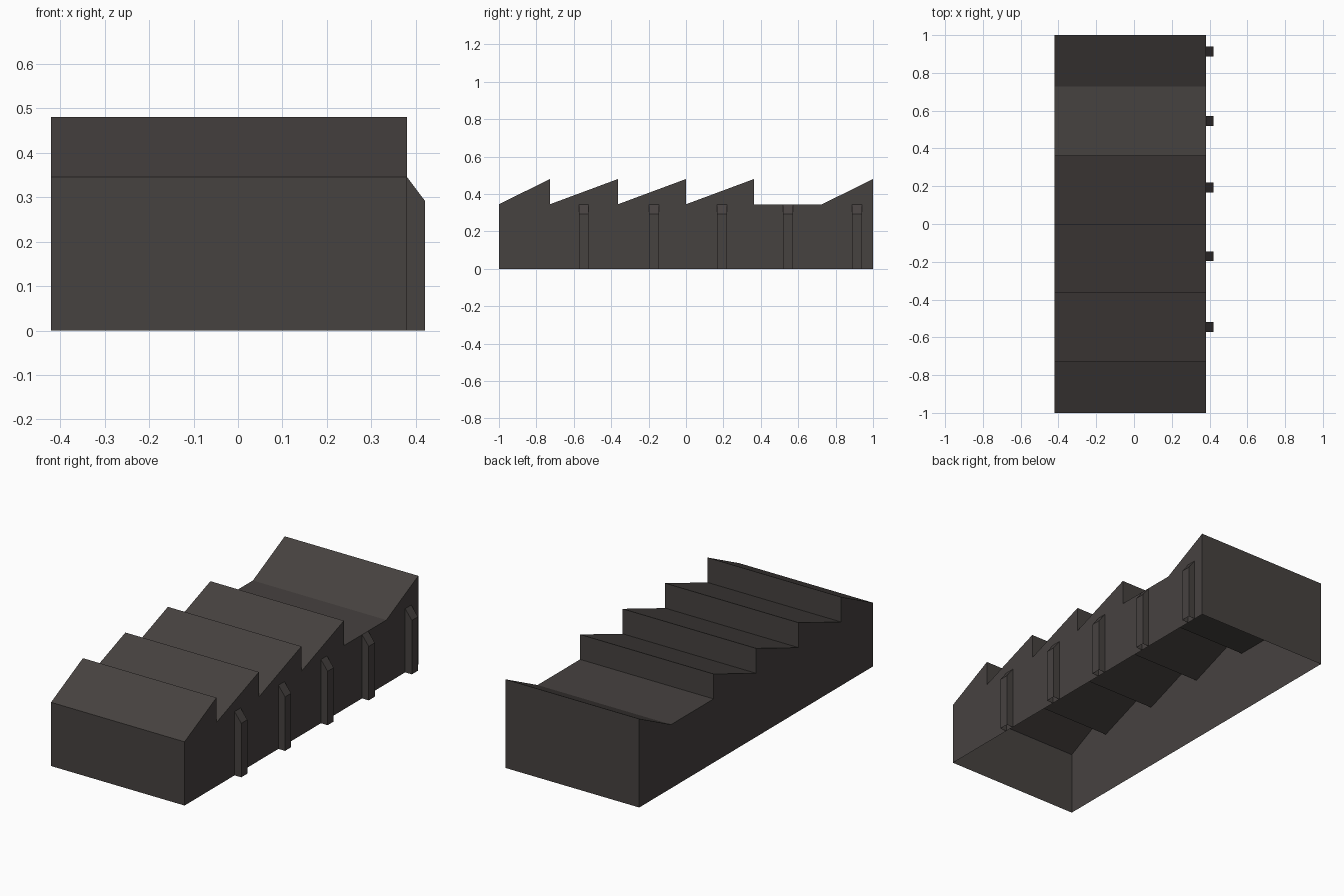
import bpy
import bmesh

cube = bpy.data.objects.get("Cube")
if cube:
    bpy.data.objects.remove(cube, do_unlink=True)

# Single dark finish
COLOUR = (0.062, 0.054, 0.051, 1)
mat = bpy.data.materials.new("dark warm grey")
mat.use_nodes = True
mat.diffuse_color = COLOUR
bsdf = mat.node_tree.nodes["Principled BSDF"]
bsdf.inputs["Base Color"].default_value = COLOUR
bsdf.inputs["Roughness"].default_value = 0.9

LEFT, WALL, OUTER = -0.42, 0.38, 0.42   # x of plain wall, buttressed wall, buttress front
EAVES, RIDGE = 0.345, 0.48
BAY = 0.3637


def finish(name, bm):
    bmesh.ops.recalc_face_normals(bm, faces=bm.faces)
    mesh = bpy.data.meshes.new(name)
    bm.to_mesh(mesh)
    bm.free()
    mesh.materials.append(mat)
    obj = bpy.data.objects.new(name, mesh)
    bpy.context.collection.objects.link(obj)
    return obj


def extrude_profile(name, points, axis, start, end, open_edges):
    """Sweep a closed 2D outline along x or y, leaving the listed outline edges uncovered."""
    bm = bmesh.new()

    def ring(d):
        return [bm.verts.new((d, a, z) if axis == "x" else (a, d, z)) for a, z in points]

    r0, r1 = ring(start), ring(end)
    bm.faces.new(r0)
    bm.faces.new(r1)
    n = len(points)
    for i in range(n):
        j = (i + 1) % n
        if i not in open_edges:
            bm.faces.new((r0[i], r0[j], r1[j], r1[i]))
    return finish(name, bm)


# Hall: hollow shell with a saw-tooth roof, a flat bay and a rear upstand, open below
outline = [(-1, 0), (-1, EAVES)]
for k in range(-2, 2):
    outline += [(k * BAY, RIDGE), (k * BAY, EAVES)]
outline += [(2 * BAY, EAVES), (1, RIDGE), (1, 0)]
extrude_profile("factory_hall", outline, "x", LEFT, WALL, {len(outline) - 1})

# Buttresses with sloped caps, open below and against the wall
buttress = [(WALL, 0), (OUTER, 0), (OUTER, 0.292), (WALL, EAVES)]
for i, y in enumerate((-0.546, -0.171, 0.193, 0.545, 0.914), 1):
    extrude_profile(f"buttress_{i}", buttress, "y", y - 0.026, y + 0.026, {0, 3})
